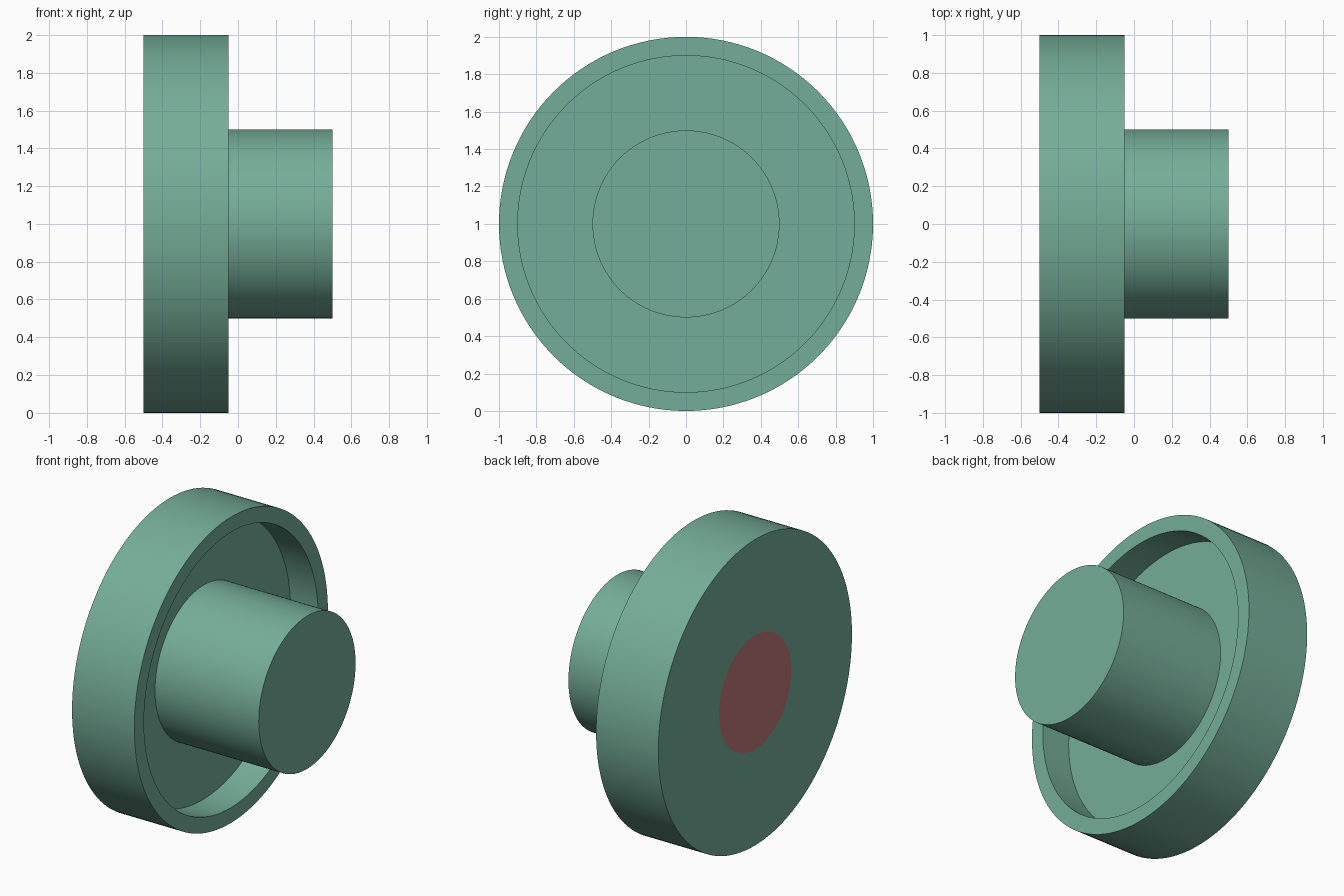
import bpy, bmesh, math

if "Cube" in bpy.data.objects:
    bpy.data.objects.remove(bpy.data.objects["Cube"])

SEGMENTS = 128
AXIS_Z = 1.0


def material(name, rgb):
    mat = bpy.data.materials.new(name)
    mat.diffuse_color = (*rgb, 1.0)
    mat.use_nodes = True
    mat.node_tree.nodes["Principled BSDF"].inputs["Base Color"].default_value = mat.diffuse_color
    return mat


green = material("sage_green", (0.178, 0.423, 0.319))
red = material("dusty_red", (0.552, 0.191, 0.191))


def lathe(name, profile, mats, first_disc_material=0):
    """Revolve (x, radius) points around the x axis and close both ends with discs."""
    bm = bmesh.new()
    rings = []
    for x, r in profile:
        angles = [2 * math.pi * i / SEGMENTS for i in range(SEGMENTS)]
        rings.append([bm.verts.new((x, r * math.cos(a), r * math.sin(a))) for a in angles])
    for a, b in zip(rings, rings[1:]):
        for i in range(SEGMENTS):
            j = (i + 1) % SEGMENTS
            bm.faces.new((a[i], a[j], b[j], b[i]))
    bm.faces.new(rings[0]).material_index = first_disc_material
    bm.faces.new(rings[-1])
    bmesh.ops.recalc_face_normals(bm, faces=bm.faces)

    mesh = bpy.data.meshes.new(name)
    bm.to_mesh(mesh)
    bm.free()
    for mat in mats:
        mesh.materials.append(mat)
    obj = bpy.data.objects.new(name, mesh)
    obj.location.z = AXIS_Z
    bpy.context.collection.objects.link(obj)
    bpy.context.view_layer.objects.active = obj
    obj.select_set(True)
    bpy.ops.object.shade_smooth_by_angle(angle=math.radians(30))
    obj.select_set(False)
    return obj


# Wide disc: red centre spot on the back, raised rim and recessed floor on the other side
lathe("rimmed_disc",
      [(-0.5, 0.373), (-0.5, 1.0), (-0.05, 1.0), (-0.05, 0.9), (-0.25, 0.9)],
      [green, red], first_disc_material=1)

# Solid round stem rising from the recessed floor
lathe("stem", [(-0.3, 0.5), (0.5, 0.5)], [green])
